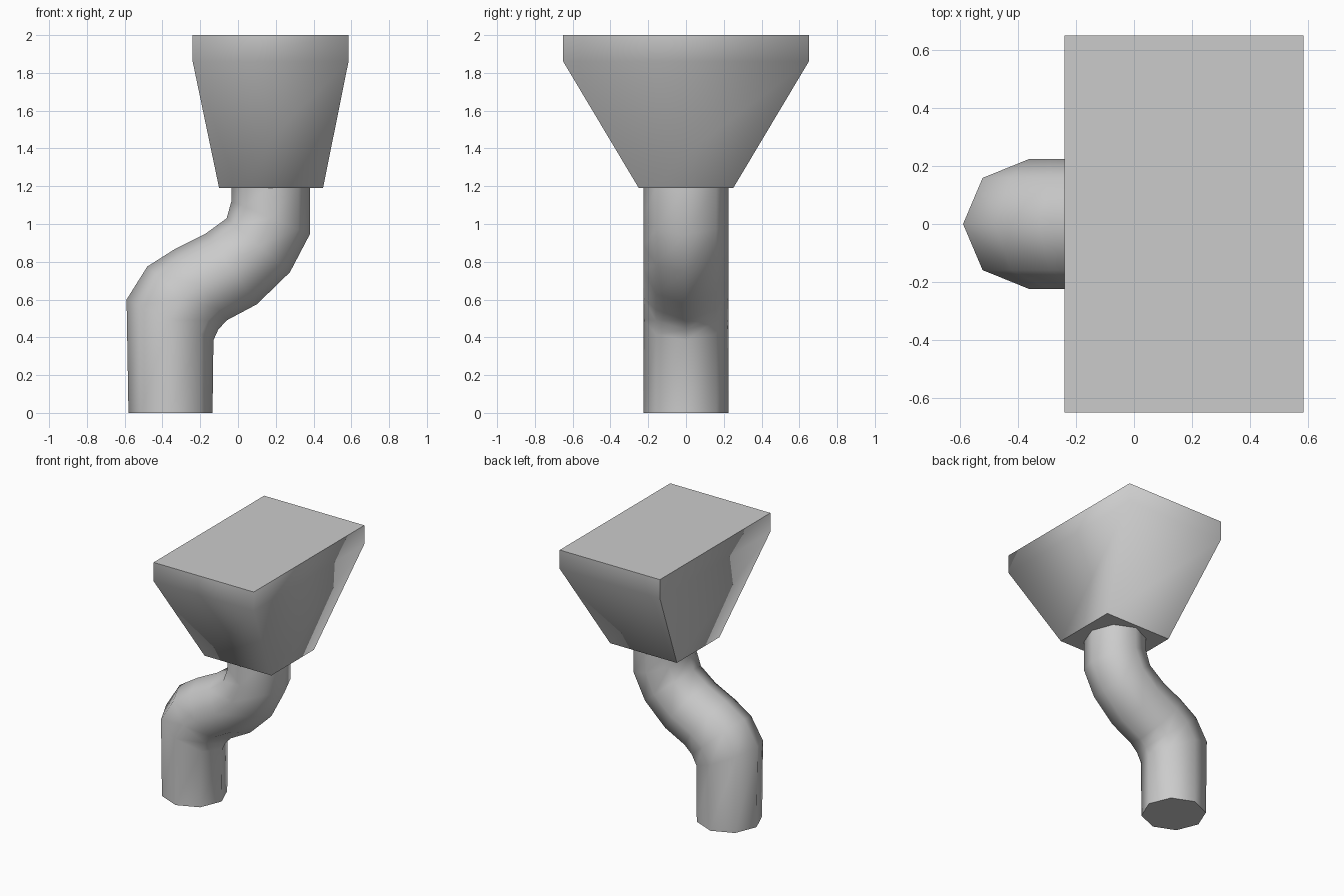
import bpy, bmesh, math
from mathutils import Vector

cube = bpy.data.objects.get("Cube")
if cube:
    bpy.data.objects.remove(cube, do_unlink=True)

grey = bpy.data.materials.new("plain grey")
grey.use_nodes = True
colour = (0.6, 0.6, 0.6, 1)
grey.diffuse_color = colour
grey.node_tree.nodes["Principled BSDF"].inputs["Base Color"].default_value = colour


def loft(name, rings, is_sharp):
    """Skin a stack of rings, cap both ends, smooth all but the chosen edges."""
    bm = bmesh.new()
    loops = [[bm.verts.new(p) for p in ring] for ring in rings]
    n = len(loops[0])
    for low, high in zip(loops, loops[1:]):
        for k in range(n):
            j = (k + 1) % n
            bm.faces.new((low[k], low[j], high[j], high[k]))
    bm.faces.new(loops[0][::-1])
    bm.faces.new(loops[-1])
    bmesh.ops.recalc_face_normals(bm, faces=bm.faces)
    for f in bm.faces:
        f.smooth = True
    ends = set(loops[0]), set(loops[-1])
    for e in bm.edges:
        rim = any(set(e.verts) <= end for end in ends)
        e.smooth = not (rim or is_sharp(e))
    mesh = bpy.data.meshes.new(name)
    bm.to_mesh(mesh)
    bm.free()
    mesh.materials.append(grey)
    obj = bpy.data.objects.new(name, mesh)
    bpy.context.collection.objects.link(obj)
    return obj


# Bent octagonal pipe: each ring runs from an outline point on the right
# side (-x) to its partner on the left side (+x)
outline = [
    ((-0.58, 0.0), (-0.135, 0.0)),
    ((-0.59, 0.6), (-0.13, 0.385)),
    ((-0.48, 0.775), (-0.105, 0.44)),
    ((-0.33, 0.87), (-0.06, 0.49)),
    ((-0.17, 0.95), (0.10, 0.575)),
    ((-0.06, 1.03), (0.275, 0.745)),
    ((-0.035, 1.12), (0.38, 0.945)),
    ((-0.035, 1.2), (0.38, 1.2)),
]
SIDES, RADIUS = 8, 0.225


def pipe_ring(a, b):
    a, b = Vector((a[0], 0, a[1])), Vector((b[0], 0, b[1]))
    mid, half = (a + b) / 2, (b - a) / 2
    depth = Vector((0, RADIUS, 0))
    angles = [math.tau * k / SIDES for k in range(SIDES)]
    return [mid + half * math.cos(t) + depth * math.sin(t) for t in angles]


loft("bent_pipe", [pipe_ring(a, b) for a, b in outline], lambda e: False)


# Hopper: a flared box with a short straight rim
def box_ring(x0, x1, y, z):
    return [(x0, -y, z), (x1, -y, z), (x1, y, z), (x0, y, z)]


loft("hopper",
     [box_ring(-0.10, 0.45, 0.25, 1.19),
      box_ring(-0.24, 0.585, 0.65, 1.86),
      box_ring(-0.24, 0.585, 0.65, 2.0)],
     # the back right corner stays crisp, the other corners are blended
     lambda e: all(v.co.x < 0 < v.co.y for v in e.verts))
